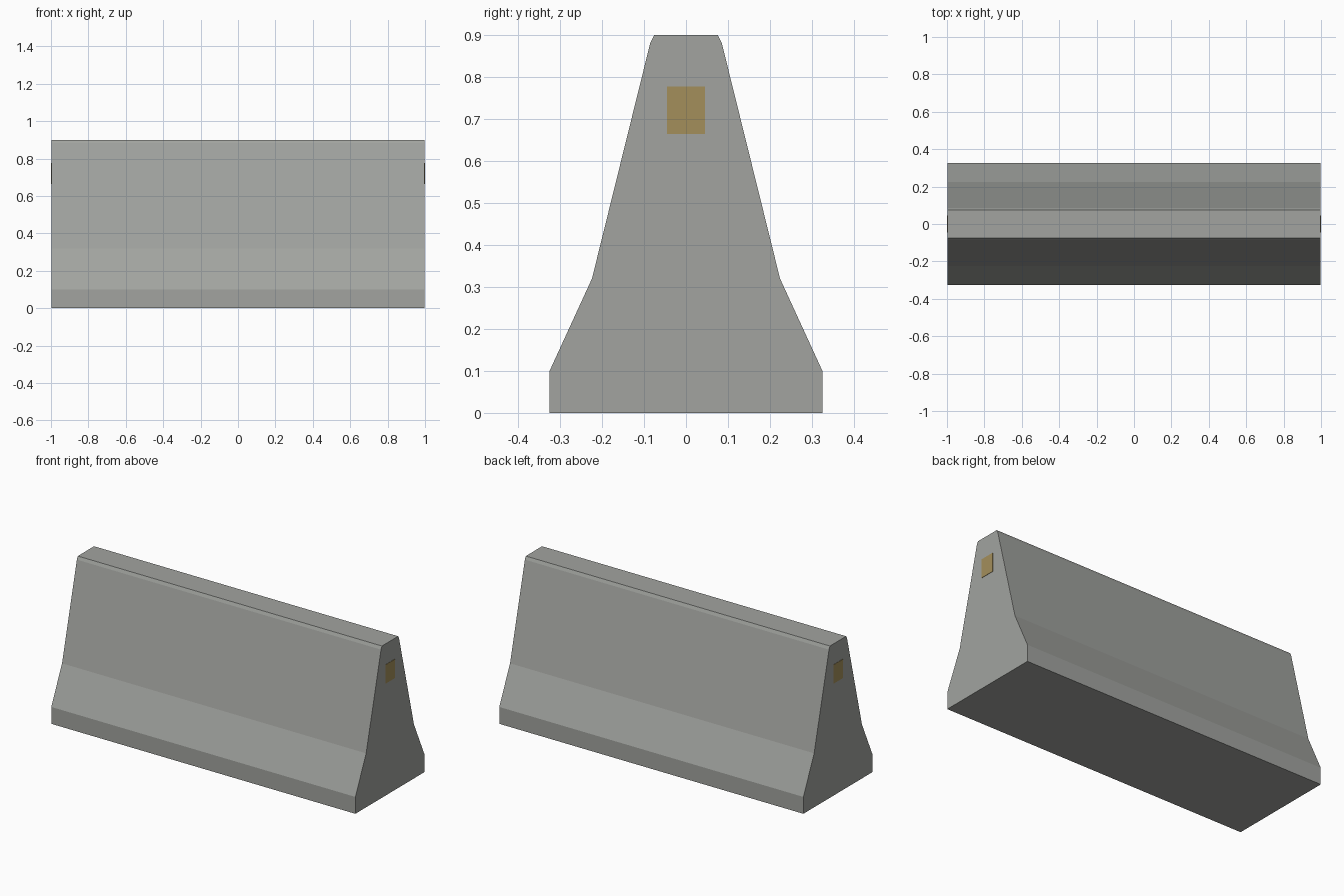
import bpy, bmesh
from mathutils import Matrix

if "Cube" in bpy.data.objects:
    bpy.data.objects.remove(bpy.data.objects["Cube"])

def material(name, rgb):
    m = bpy.data.materials.new(name)
    m.diffuse_color = (*rgb, 1)
    m.use_nodes = True
    m.node_tree.nodes["Principled BSDF"].inputs["Base Color"].default_value = m.diffuse_color
    return m

concrete = material("concrete grey", (0.36, 0.37, 0.35))
ochre = material("ochre marker", (0.37, 0.275, 0.105))

def add_object(name, bm, mat):
    bmesh.ops.recalc_face_normals(bm, faces=bm.faces)
    mesh = bpy.data.meshes.new(name)
    bm.to_mesh(mesh)
    bm.free()
    mesh.materials.append(mat)
    obj = bpy.data.objects.new(name, mesh)
    bpy.context.collection.objects.link(obj)
    return obj

HALF = 0.998  # half length of the concrete body

# Barrier body: mirrored half profile extruded along x
half = [(0.325, 0), (0.325, 0.1), (0.224, 0.32), (0.085, 0.882), (0.076, 0.9)]
profile = half + [(-y, z) for y, z in reversed(half)]
bm = bmesh.new()
face = bm.faces.new([bm.verts.new((-HALF, y, z)) for y, z in profile])
ext = bmesh.ops.extrude_face_region(bm, geom=[face], use_keep_orig=True)
moved = [v for v in ext["geom"] if isinstance(v, bmesh.types.BMVert)]
bmesh.ops.translate(bm, verts=moved, vec=(2 * HALF, 0, 0))
add_object("barrier_body", bm, concrete)

# Thin marker plate on each end
for side, name in ((-1, "left_end_marker"), (1, "right_end_marker")):
    bm = bmesh.new()
    bmesh.ops.create_cube(bm, size=1, matrix=Matrix.Translation((side * 0.997, 0, 0.721))
                          @ Matrix.Diagonal((0.006, 0.09, 0.112, 1)))
    add_object(name, bm, ochre)
